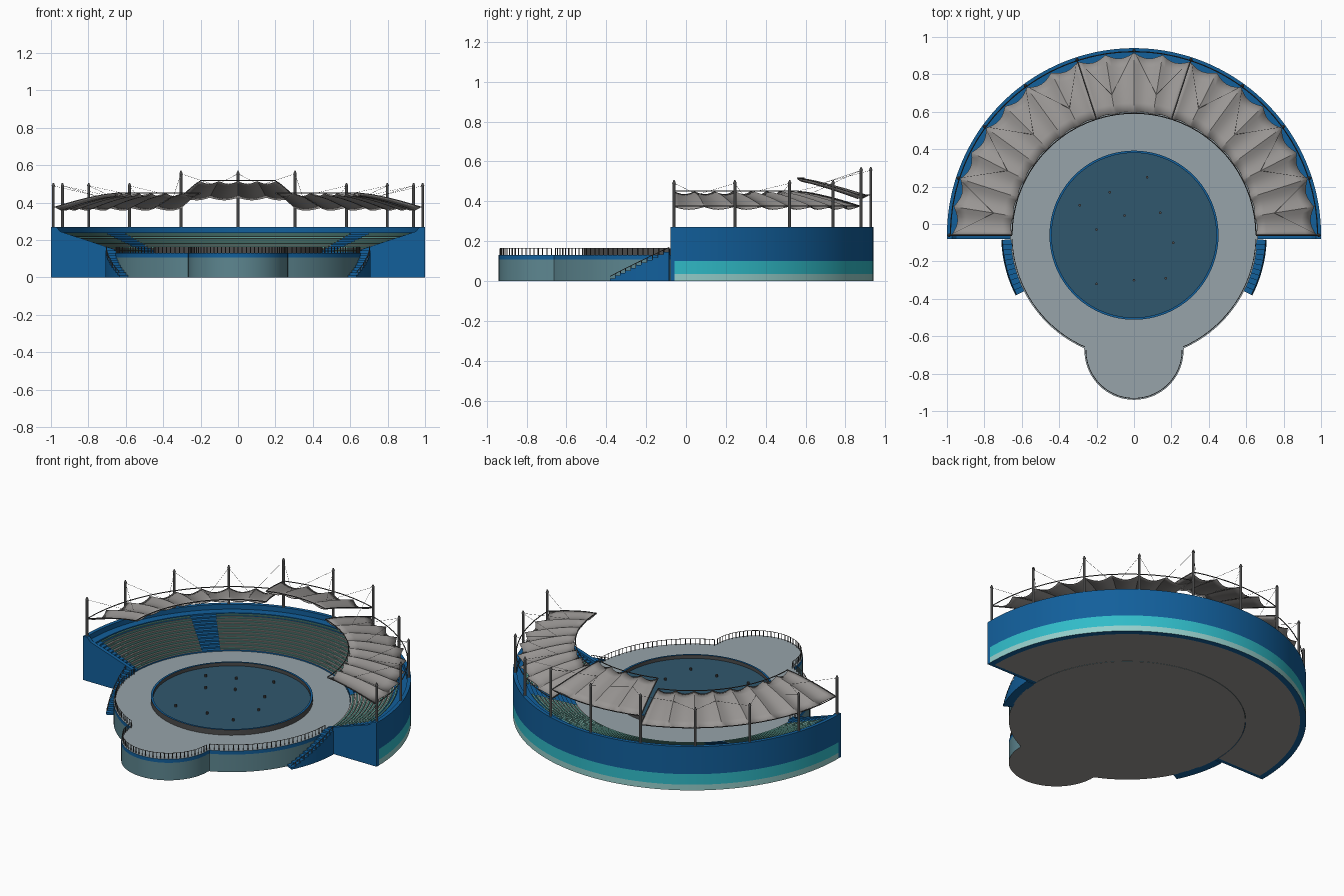
import bpy, bmesh, math
from mathutils import Vector, Matrix

if "Cube" in bpy.data.objects:
    bpy.data.objects.remove(bpy.data.objects["Cube"])

CY = -0.06  # centre of the round plan
COL = {
    "blue paint": (0.006, 0.115, 0.33), "turquoise paint": (0.03, 0.5, 0.58),
    "pale teal paint": (0.3, 0.62, 0.6), "warm grey canvas": (0.32, 0.305, 0.295),
    "deck grey": (0.31, 0.37, 0.40), "teal grey wall": (0.11, 0.24, 0.28),
    "dark blue water": (0.03, 0.095, 0.155), "metal grey": (0.2, 0.2, 0.2),
    "seat green": (0.12, 0.36, 0.31), "dark grey": (0.075, 0.075, 0.075)}
MATS = []
for n, c in COL.items():
    m = bpy.data.materials.new(n)
    m.diffuse_color = (*c, 1)
    m.use_nodes = True
    m.node_tree.nodes["Principled BSDF"].inputs["Base Color"].default_value = m.diffuse_color
    MATS.append(m)
BLUE, TURQ, PALE, CANVAS, DECK, WALL, WATER, METAL, SEAT, DARK = range(10)


def P(r, deg, z):
    a = math.radians(deg)
    return Vector((r * math.cos(a), CY + r * math.sin(a), z))


def finish(name, bm, smooth=True, fix=True):
    if fix:
        bmesh.ops.recalc_face_normals(bm, faces=bm.faces)
    me = bpy.data.meshes.new(name)
    bm.to_mesh(me)
    bm.free()
    for m in MATS:
        me.materials.append(m)
    ob = bpy.data.objects.new(name, me)
    bpy.context.collection.objects.link(ob)
    if smooth:
        bpy.ops.object.select_all(action='DESELECT')
        ob.select_set(True)
        bpy.context.view_layer.objects.active = ob
        bpy.ops.object.shade_smooth_by_angle(angle=math.radians(30))
    return ob


def sweep(bm, prof, angs, mat, full=False, cap=BLUE):
    """Revolve a closed (r, z) profile through the angles; mat(edge, angle) colours it."""
    rings = [[bm.verts.new(P(r, a, z)) for r, z in prof] for a in angs]
    n, k = len(prof), len(rings)
    for j in range(k if full else k - 1):
        A, B = rings[j], rings[(j + 1) % k]
        for i in range(n):
            f = bm.faces.new((A[i], A[(i + 1) % n], B[(i + 1) % n], B[i]))
            f.material_index = mat(i, angs[j])
    if not full:
        for e in (rings[0], rings[-1]):
            bm.faces.new(e).material_index = cap


def arange(a, b, step):
    n = max(1, round((b - a) / step))
    return [a + (b - a) * i / n for i in range(n + 1)]


def rod(bm, a, b, r, mat, seg=6, r2=None):
    d = b - a
    M = Matrix.Translation((a + b) / 2) @ d.to_track_quat('Z', 'Y').to_matrix().to_4x4()
    res = bmesh.ops.create_cone(bm, cap_ends=True, segments=seg, radius1=r,
                                radius2=r if r2 is None else r2, depth=d.length, matrix=M)
    for f in {f for v in res['verts'] for f in v.link_faces}:
        f.material_index = mat


# grandstand: striped outer wall and stepped rows in one revolved profile
ROWS, R0, R1, Z0, Z1 = 12, 0.662, 0.955, 0.138, 0.24
dr, dz = (R1 - R0) / ROWS, (Z1 - Z0) / (ROWS - 1)
prof = [(R0, 0), (0.965, 0), (1, 0), (1, 0.035), (1, 0.1), (1, 0.27), (0.978, 0.27), (0.978, Z1)]
base_mats = [CANVAS, BLUE, PALE, TURQ, BLUE, BLUE, BLUE]
for i in reversed(range(ROWS)):
    if i < ROWS - 1:
        prof.append((R0 + dr * (i + 1), Z0 + dz * i))
    prof.append((R0 + dr * i, Z0 + dz * i))


def seated(a):
    return any(lo <= a < hi for lo, hi in BLOCKS)


BLOCKS = [(3, 40.5), (49.5, 130.5), (139.5, 177)]


def stand_mat(i, a):
    if i < len(base_mats):
        return base_mats[i]
    if i < len(base_mats) + 3 or i == len(prof) - 1:
        return BLUE
    return CANVAS if seated(a) else BLUE


bm = bmesh.new()
sweep(bm, prof, arange(0, 180, 1.5), stand_mat)
finish("grandstand", bm)

# seat benches, one strip per row and block
bm = bmesh.new()
for lo, hi in BLOCKS:
    for i in range(ROWS - 1):
        r, z = R0 + dr * i + 0.010, Z0 + dz * i
        sweep(bm, [(r, z), (r + 0.009, z), (r + 0.009, z + 0.006), (r, z + 0.006)],
              arange(lo, hi, 3), lambda i, a: SEAT, cap=SEAT)
finish("seat_rows", bm)

# end walls closing both sides of the stand
for s in (-1, 1):
    bm = bmesh.new()
    pts = [(0.66, 0), (1, 0), (1, 0.27), (0.972, 0.27), (0.95, 0.246), (0.66, 0.15)]
    f = bm.faces.new([bm.verts.new((s * x, CY + 0.003, z)) for x, z in pts])
    ext = bmesh.ops.extrude_face_region(bm, geom=[f])
    bmesh.ops.translate(bm, vec=(0, -0.022, 0),
                        verts=[v for v in ext['geom'] if isinstance(v, bmesh.types.BMVert)])
    finish("end_wall", bm, False)

# platform: main circle joined with the small front lobe
RP, LR, LY = 0.66, 0.265, -0.675
corner = math.degrees(math.atan2(LY + 0.02 - CY, LR))
main = [P(RP, a, 0) for a in arange(corner, 180 - corner, 3)]
lobe = [Vector((LR * math.cos(math.radians(a)), LY + LR * math.sin(math.radians(a)), 0))
        for a in arange(180, 360, 5)]
outline = main + lobe
bm = bmesh.new()
levels = [[bm.verts.new((p.x, p.y, z)) for p in outline] for z in (0, 0.108, 0.13)]
for L, mat in ((0, WALL), (1, BLUE)):
    for i in range(len(outline)):
        j = (i + 1) % len(outline)
        f = bm.faces.new((levels[L][i], levels[L][j], levels[L + 1][j], levels[L + 1][i]))
        f.material_index = mat
bm.faces.new(levels[2]).material_index = DECK
bm.faces.new(levels[0]).material_index = CANVAS
finish("platform", bm)

# pool: raised rim and water
bm = bmesh.new()
sweep(bm, [(0.44, 0.128), (0.452, 0.128), (0.452, 0.163), (0.44, 0.163)],
      arange(0, 360, 4)[:-1], lambda i, a: BLUE if i == 2 else DARK, full=True)
finish("pool_rim", bm)
bm = bmesh.new()
f = bm.faces.new([bm.verts.new(P(0.442, a, 0.142)) for a in range(0, 360, 4)])
f.material_index = WATER
finish("pool_water", bm, False)

# small floats in the pool
bm = bmesh.new()
for x, y in [(-.13, .17), (.07, .25), (-.29, .1), (-.05, .045), (.14, .06), (-.2, -.03),
             (.21, -.1), (-.2, -.32), (0, -.3), (.17, -.29)]:
    rod(bm, Vector((x, y, 0.14)), Vector((x, y, 0.156)), 0.007, DARK, 8)
finish("pool_floats", bm)

# railing around the open platform edge
bm = bmesh.new()
right = [P(0.652, a, 0.13) for a in arange(corner, -2, 2.4)]
left = [Vector((-p.x, p.y, p.z)) for p in right]
front = [Vector((p.x * 0.97, LY + (p.y - LY) * 0.97, 0.13)) for p in lobe]
up = Vector((0, 0, 0.034))
for path in (right, left, front):
    for p in path:
        rod(bm, p, p + up, 0.0028, DARK, 4)
    for p, q in zip(path, path[1:]):
        rod(bm, p + up, q + up, 0.0018, DARK, 4)
finish("railing", bm, False)

# curved side stairs with handrails
STEPS, SWEEP = 11, 27
for side in (0, 1):
    bm = bmesh.new()
    for i in range(STEPS):
        a0, a1 = -2 - (SWEEP - 2) * i / STEPS, -2 - (SWEEP - 2) * (i + 1) / STEPS
        h = 0.145 * (STEPS - i) / STEPS
        angs = [a0, a1] if side == 0 else [180 - a0, 180 - a1]
        sweep(bm, [(0.655, 0), (0.71, 0), (0.71, h), (0.655, h)], angs, lambda i, a: BLUE)
        p = P(0.705, angs[0], h)
        rod(bm, p, p + up * 0.7, 0.0022, DARK, 4)
        q = P(0.705, angs[1], h - 0.145 / STEPS)
        rod(bm, p + up * 0.7, q + up * 0.7, 0.0018, DARK, 4)
    finish("side_stairs", bm, False)


# canopy: sagging fabric panels, the middle section raised
def roof_z(t, mid):
    return 0.515 - 0.085 * t ** 1.2 if mid else 0.45 - 0.075 * t ** 1.4


NU, NT = 6, 6
for name, lo, hi, mid in (("right_canopy", 0, 72, False), ("middle_canopy", 72, 108, True),
                          ("left_canopy", 108, 180, False)):
    bm = bmesh.new()
    cols = []
    for k in range(int((hi - lo) / 9 * NU) + 1):
        sag = math.sin(math.pi * (k % NU) / NU)
        ri, ro = 0.652 + 0.008 * sag, 0.975 - 0.028 * sag
        cols.append([bm.verts.new(P(ri + (ro - ri) * t / NT, lo + k * 9 / NU,
                                    roof_z(t / NT, mid) - 0.014 * sag)) for t in range(NT + 1)])
    for A, B in zip(cols, cols[1:]):
        for t in range(NT):
            f = bm.faces.new((A[t], A[t + 1], B[t + 1], B[t]))
            f.material_index = CANVAS
    ob = finish(name, bm, fix=False)
    sol = ob.modifiers.new("thickness", 'SOLIDIFY')
    sol.thickness = 0.004
    # edge cables and seam ribs
    bm = bmesh.new()
    ang = arange(lo, hi, 4.5)
    for a, b in zip(ang, ang[1:]):
        for r, t in ((0.652, 0), (0.982, 1)):
            z = roof_z(t, mid) + 0.002
            rod(bm, P(r, a, z), P(r, b, z), 0.003, DARK, 5)
    for a in (lo, hi):
        for t in range(NT):
            r, s = 0.652 + 0.33 * t / NT, 0.652 + 0.33 * (t + 1) / NT
            rod(bm, P(r, a, roof_z(t / NT, mid)), P(s, a, roof_z((t + 1) / NT, mid)), 0.003, DARK, 5)
    finish(name + "_cables", bm)

# masts with pointed caps and stay cables
bm = bmesh.new()
for k in range(11):
    a = 18 * k
    mid = 72 <= a <= 108
    top = 0.555 if mid else 0.49
    rod(bm, P(0.987, a, 0.2), P(0.987, a, top), 0.0075, METAL, 10)
    rod(bm, P(0.987, a, top), P(0.987, a, top + 0.016), 0.0095, DARK, 10, 0.003)
    for b in (a - 9, a + 9):
        if 0 <= b <= 180:
            rod(bm, P(0.987, a, top), P(0.76, b, roof_z(0.33, 72 < b < 108)), 0.0009, METAL, 3)
finish("masts", bm)
